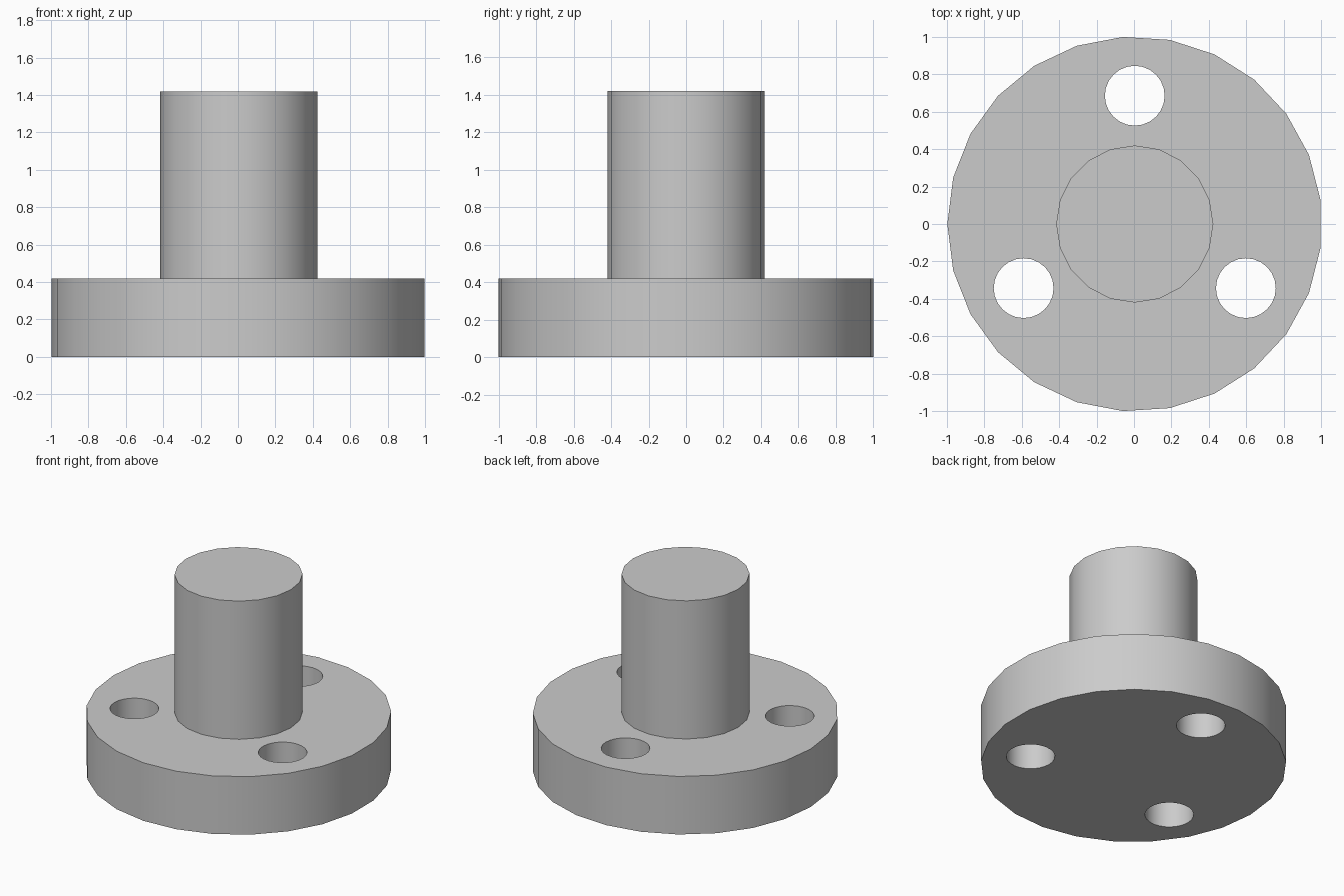
import bpy
import math

default = bpy.data.objects.get("Cube")
if default:
    bpy.data.objects.remove(default, do_unlink=True)

CENTRE_X = 0.004
FLANGE_RADIUS = 1.002
FLANGE_HEIGHT = 0.42
SHAFT_RADIUS = 0.42
TOTAL_HEIGHT = 1.42
HOLE_RADIUS = 0.16
HOLE_CIRCLE = 0.686

grey = bpy.data.materials.new("plain grey")
grey.use_nodes = True
colour = (0.6, 0.6, 0.6, 1)
grey.diffuse_color = colour
grey.node_tree.nodes["Principled BSDF"].inputs["Base Color"].default_value = colour


def cylinder(name, sides, radius, bottom, top, x=0, y=0, turn=0):
    bpy.ops.mesh.primitive_cylinder_add(
        vertices=sides, radius=radius, depth=top - bottom,
        location=(x + CENTRE_X, y, (bottom + top) / 2), rotation=(0, 0, turn))
    obj = bpy.context.object
    obj.name = name
    obj.data.materials.append(grey)
    return obj


def combine(target, tool, operation):
    mod = target.modifiers.new(tool.name, 'BOOLEAN')
    mod.operation = operation
    mod.solver = 'EXACT'
    mod.object = tool
    bpy.context.view_layer.objects.active = target
    bpy.ops.object.modifier_apply(modifier=mod.name)
    bpy.data.objects.remove(tool, do_unlink=True)


# Round flange, with one corner pointing to -x
flange = cylinder("flanged_shaft", 25, FLANGE_RADIUS, 0, FLANGE_HEIGHT,
                  turn=math.pi / 2)

# Central shaft, joined into the flange
shaft = cylinder("shaft", 20, SHAFT_RADIUS, FLANGE_HEIGHT / 2, TOTAL_HEIGHT)
combine(flange, shaft, 'UNION')

# Three evenly spaced through holes
for i in range(3):
    angle = math.radians(90 + 120 * i)
    hole = cylinder("bolt_hole_cutter", 24, HOLE_RADIUS, -0.2, FLANGE_HEIGHT + 0.2,
                    HOLE_CIRCLE * math.cos(angle), HOLE_CIRCLE * math.sin(angle))
    hole.hide_render = True
    combine(flange, hole, 'DIFFERENCE')

# Smooth round walls, crisp rims
bpy.ops.object.select_all(action='DESELECT')
flange.select_set(True)
bpy.context.view_layer.objects.active = flange
bpy.ops.object.shade_smooth_by_angle(angle=math.radians(30))
